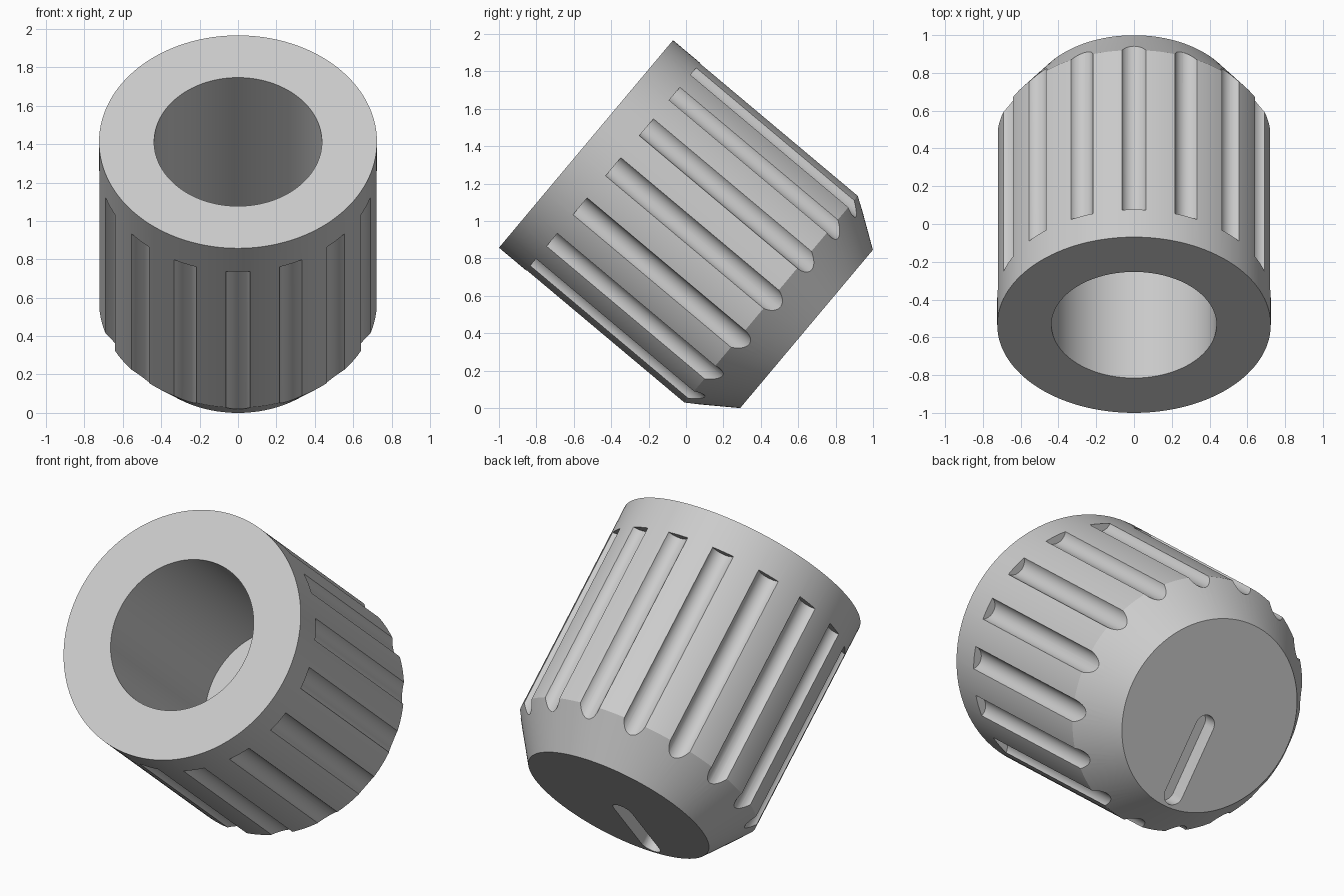
import bpy, bmesh, math
from mathutils import Matrix, Vector

cube = bpy.data.objects.get("Cube")
if cube:
    bpy.data.objects.remove(cube, do_unlink=True)

# Knob dimensions, measured along local z with the open end at z = 0
OUTER, TIP, BORE = 0.724, 0.552, 0.437
SHOULDER, LENGTH, DEPTH = 1.292, 1.539, 1.18
GROOVES, GROOVE_START = 16, 0.19
GROOVE_HALF, GROOVE_DEPTH = 0.065, 0.045
SLOT_RADIUS, SLOT_END, SLOT_DEPTH = 0.06, 0.535, 0.1

grey = bpy.data.materials.new("grey plastic")
grey.use_nodes = True
colour = (0.6, 0.6, 0.6, 1)
grey.diffuse_color = colour
grey.node_tree.nodes["Principled BSDF"].inputs["Base Color"].default_value = colour


def make_object(name, bm):
    bmesh.ops.recalc_face_normals(bm, faces=bm.faces)
    mesh = bpy.data.meshes.new(name)
    bm.to_mesh(mesh)
    bm.free()
    mesh.materials.append(grey)
    obj = bpy.data.objects.new(name, mesh)
    bpy.context.collection.objects.link(obj)
    return obj


def lathe(name, profile, steps):
    bm = bmesh.new()
    verts = [bm.verts.new((r, 0, z)) for r, z in profile]
    edges = [bm.edges.new(pair) for pair in zip(verts, verts[1:])]
    bmesh.ops.spin(bm, geom=verts + edges, cent=(0, 0, 0), axis=(0, 0, 1),
                   angle=math.tau, steps=steps, use_duplicate=False)
    bmesh.ops.remove_doubles(bm, verts=bm.verts, dist=1e-4)
    return make_object(name, bm)


def cut(target, cutter):
    mod = target.modifiers.new(cutter.name, "BOOLEAN")
    mod.operation, mod.solver, mod.object = "DIFFERENCE", "EXACT", cutter
    bpy.context.view_layer.objects.active = target
    bpy.ops.object.modifier_apply(modifier=mod.name)
    bpy.data.objects.remove(cutter, do_unlink=True)


# Body: chamfered cylinder with a blind bore
knob = lathe("knob_body", [
    (0, -DEPTH), (BORE, -DEPTH), (BORE, 0), (OUTER, 0),
    (OUTER, -SHOULDER), (TIP, -LENGTH), (0, -LENGTH)], 128)

# Grip grooves: a ring of round bars running out through the chamfer
bar_radius = (GROOVE_HALF ** 2 + GROOVE_DEPTH ** 2) / (2 * GROOVE_DEPTH)
bar_length = LENGTH + 0.2 - GROOVE_START
bm = bmesh.new()
for i in range(GROOVES):
    place = (Matrix.Rotation(math.tau * i / GROOVES, 4, "Z") @ Matrix.Translation(
        (0, OUTER - GROOVE_DEPTH + bar_radius, -GROOVE_START - bar_length / 2)))
    bmesh.ops.create_cone(bm, cap_ends=True, segments=40, radius1=bar_radius,
                          radius2=bar_radius, depth=bar_length, matrix=place)
cut(knob, make_object("groove_cutter", bm))

# Pointer slot: rounded-end recess from the centre to the rim of the closed face
bm = bmesh.new()
outline = []
for centre, start in ((-SLOT_RADIUS, 0), (SLOT_RADIUS - SLOT_END, math.pi)):
    for i in range(17):
        a = start + math.pi * i / 16
        outline.append(bm.verts.new((SLOT_RADIUS * math.cos(a),
                                     centre + SLOT_RADIUS * math.sin(a),
                                     SLOT_DEPTH - LENGTH)))
face = bm.faces.new(outline)
top = bmesh.ops.extrude_face_region(bm, geom=[face])["geom"]
bmesh.ops.translate(bm, vec=Vector((0, 0, -2 * SLOT_DEPTH)),
                    verts=[v for v in top if isinstance(v, bmesh.types.BMVert)])
cut(knob, make_object("slot_cutter", bm))

# Smooth shading with crisp edges, then tilt into place
bpy.ops.object.select_all(action="DESELECT")
knob.select_set(True)
bpy.context.view_layer.objects.active = knob
bpy.ops.object.shade_smooth_by_angle(angle=math.radians(25))
knob.rotation_euler.x = math.radians(50)
knob.location = (0, -0.5345, 1.412)
